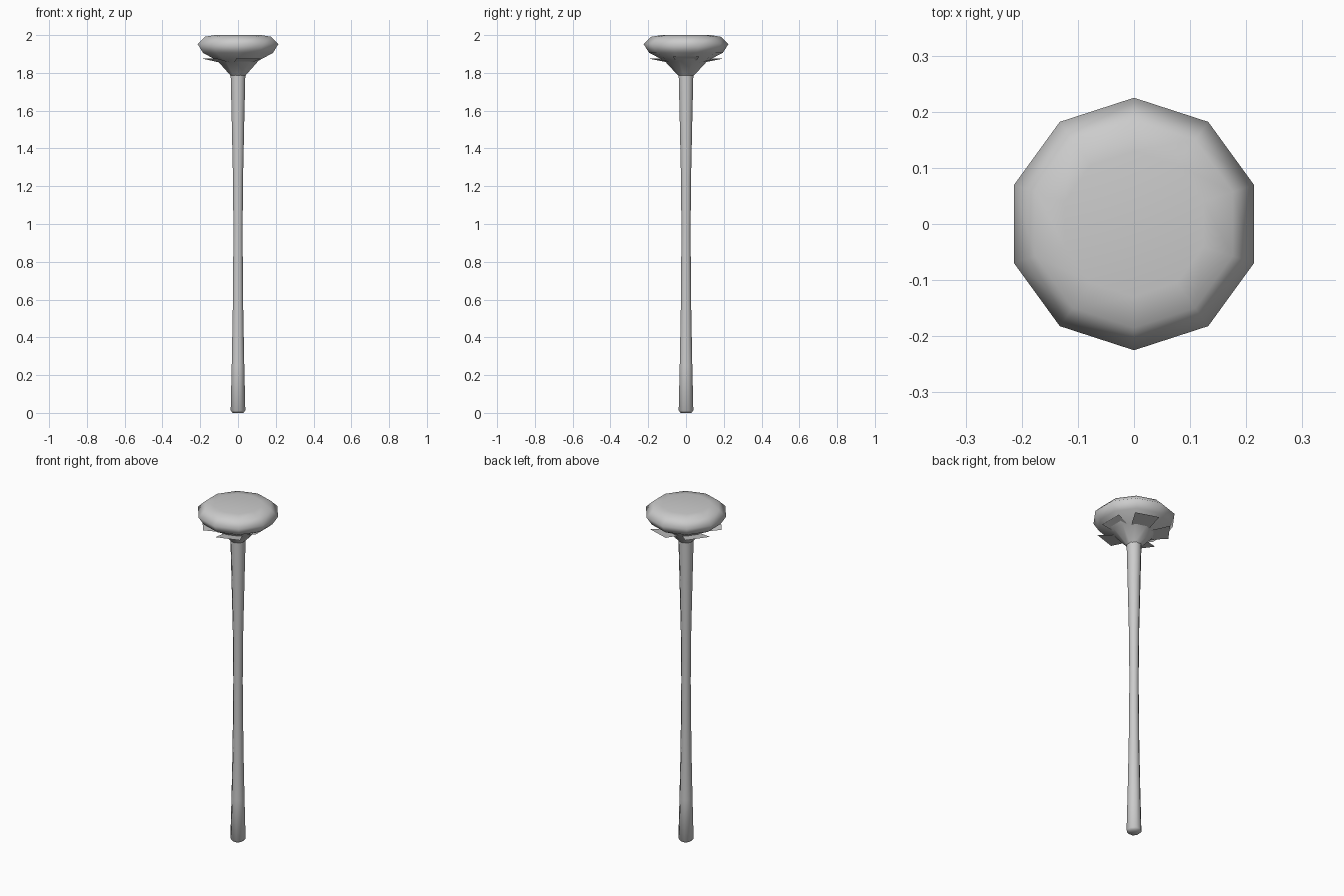
import bpy
import bmesh
import math

if "Cube" in bpy.data.objects:
    bpy.data.objects.remove(bpy.data.objects["Cube"], do_unlink=True)

grey = bpy.data.materials.new("plain grey")
grey.use_nodes = True
grey.diffuse_color = (0.6, 0.6, 0.6, 1)
grey.node_tree.nodes["Principled BSDF"].inputs["Base Color"].default_value = (0.6, 0.6, 0.6, 1)


def finish(name, bm, smooth):
    mesh = bpy.data.meshes.new(name)
    for face in bm.faces:
        face.smooth = smooth
    bm.to_mesh(mesh)
    bm.free()
    mesh.materials.append(grey)
    obj = bpy.data.objects.new(name, mesh)
    bpy.context.collection.objects.link(obj)
    return obj


def turned(name, profile, sides, start, caps):
    """Turn a bottom-to-top (radius, height) profile around z."""
    bm = bmesh.new()
    rings = []
    for r, z in profile:
        angles = [start + math.tau * i / sides for i in range(sides)]
        rings.append([bm.verts.new((r * math.cos(a), r * math.sin(a), z)) for a in angles])
    for low, high in zip(rings, rings[1:]):
        for i in range(sides):
            j = (i + 1) % sides
            bm.faces.new((low[i], low[j], high[j], high[i]))
    if "bottom" in caps:
        bm.faces.new(rings[0][::-1])
    if "top" in caps:
        bm.faces.new(rings[-1])
    return finish(name, bm, True)


# Slender stem, narrowest halfway up
turned("stem", [(0.03, 0), (0.042, 0.012), (0.036, 0.25), (0.03, 0.55), (0.026, 0.95),
                (0.029, 1.25), (0.036, 1.55), (0.042, 1.79)],
       8, math.pi / 8, ("bottom",))

# Flared cup and flattened ten-sided head
turned("flower_head", [(0.041, 1.785), (0.115, 1.865), (0.195, 1.906), (0.225, 1.953),
                       (0.185, 1.991), (0.13, 2.0)],
       10, math.pi / 2, ("top",))

# Five flat sepals spreading out under the head
half_width = 0.07
for i in range(5):
    a = math.tau * i / 5
    # The first sepal rises closest to the head
    tip_r, tip_z = (0.165, 1.888) if i == 0 else (0.19, 1.877)
    bm = bmesh.new()
    corners = [(0.05, -0.045, 1.848), (tip_r, -half_width, tip_z),
               (tip_r, half_width, tip_z), (0.05, 0.045, 1.848)]
    bm.faces.new([bm.verts.new((x * math.cos(a) - y * math.sin(a),
                                x * math.sin(a) + y * math.cos(a), z))
                  for x, y, z in corners])
    finish(f"sepal_{i + 1}", bm, False)
